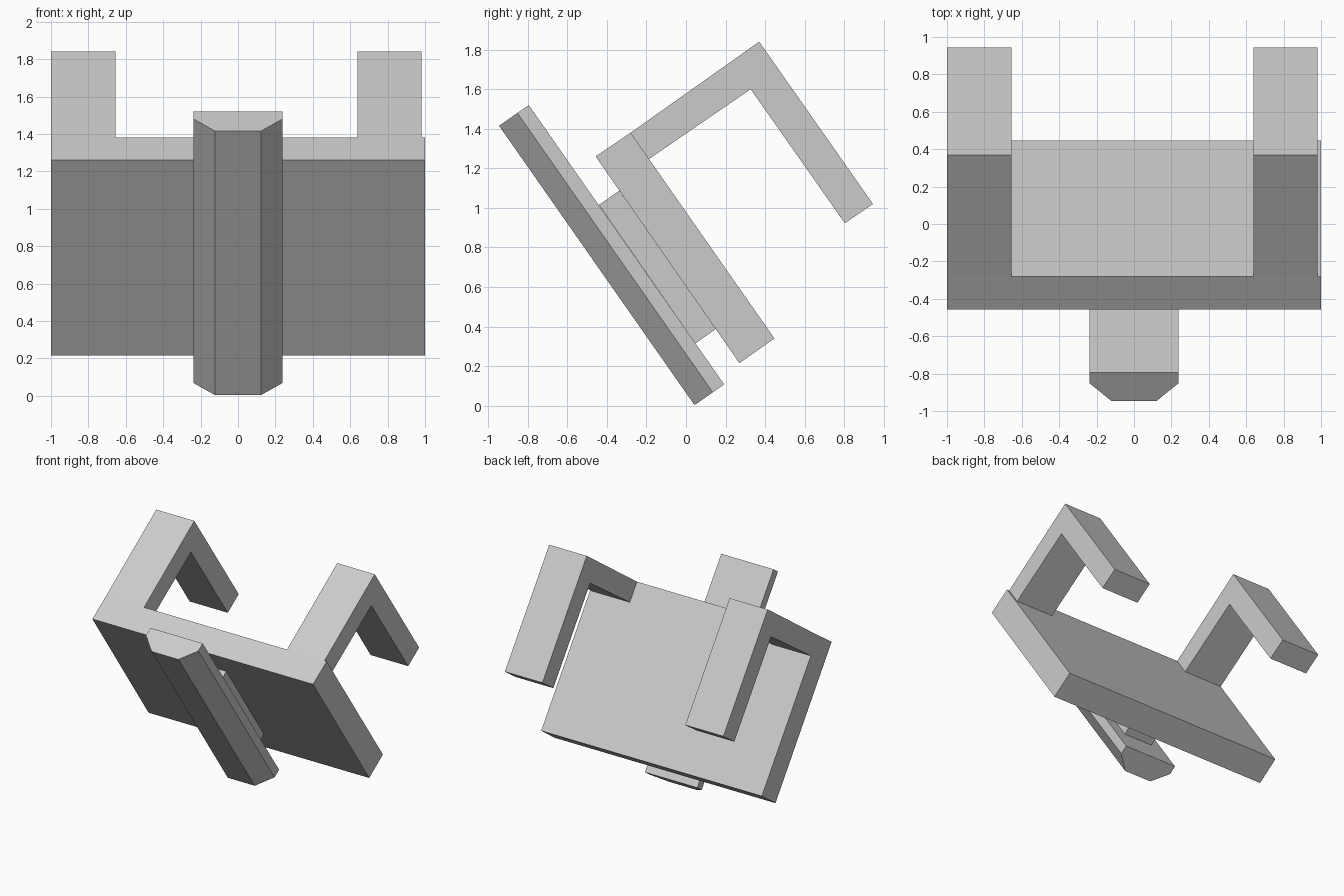
import bpy
import bmesh
from mathutils import Vector

if "Cube" in bpy.data.objects:
    bpy.data.objects.remove(bpy.data.objects["Cube"], do_unlink=True)

grey = bpy.data.materials.new("light_grey")
grey.use_nodes = True
grey.diffuse_color = (0.6, 0.6, 0.6, 1)
grey.node_tree.nodes["Principled BSDF"].inputs["Base Color"].default_value = (0.6, 0.6, 0.6, 1)


def extrude(name, outline, offset):
    """Make a flat-sided solid by sweeping an outline of 3D points along offset."""
    bm = bmesh.new()
    face = bm.faces.new([bm.verts.new(p) for p in outline])
    swept = bmesh.ops.extrude_face_region(bm, geom=[face], use_keep_orig=True)
    moved = [g for g in swept["geom"] if isinstance(g, bmesh.types.BMVert)]
    bmesh.ops.translate(bm, verts=moved, vec=offset)
    bmesh.ops.recalc_face_normals(bm, faces=bm.faces)
    mesh = bpy.data.meshes.new(name)
    bm.to_mesh(mesh)
    bm.free()
    mesh.materials.append(grey)
    obj = bpy.data.objects.new(name, mesh)
    bpy.context.collection.objects.link(obj)
    return obj


def side_profile(name, points, x0, x1):
    """Sweep a (y, z) profile across the width from x0 to x1."""
    return extrude(name, [(x0, y, z) for y, z in points], Vector((x1 - x0, 0, 0)))


# Leaning back plate
side_profile("plate", [(-0.457, 1.26), (-0.28, 1.38), (0.447, 0.34), (0.27, 0.215)], -1, 1)

# Pair of bent hooks rising from the top of the plate
hook = [(-0.28, 1.38), (0.37, 1.84), (0.945, 1.02),
        (0.803, 0.922), (0.327, 1.6), (-0.187, 1.247)]
for name, x0, x1 in (("right_hook", -1, -0.655), ("left_hook", 0.64, 0.98)):
    side_profile(name, hook, x0, x1)

# Spacer block between plate and bar
side_profile("spacer", [(-0.44, 1.015), (-0.337, 1.087), (0.151, 0.388), (0.048, 0.315)],
             -0.13, 0.13)

# Bar with bevelled front edges: (x, depth) section swept along the slope
foot = Vector((0, 0.043, 0.003))
slope = Vector((0, -0.988, 1.412))
depth = Vector((0, 0.82, 0.572))
half = [(0.122, 0), (0.237, 0.113), (0.237, 0.183)]
section = half + [(-x, d) for x, d in reversed(half)]
extrude("bar", [foot + Vector((x, 0, 0)) + depth * d for x, d in section], slope)
